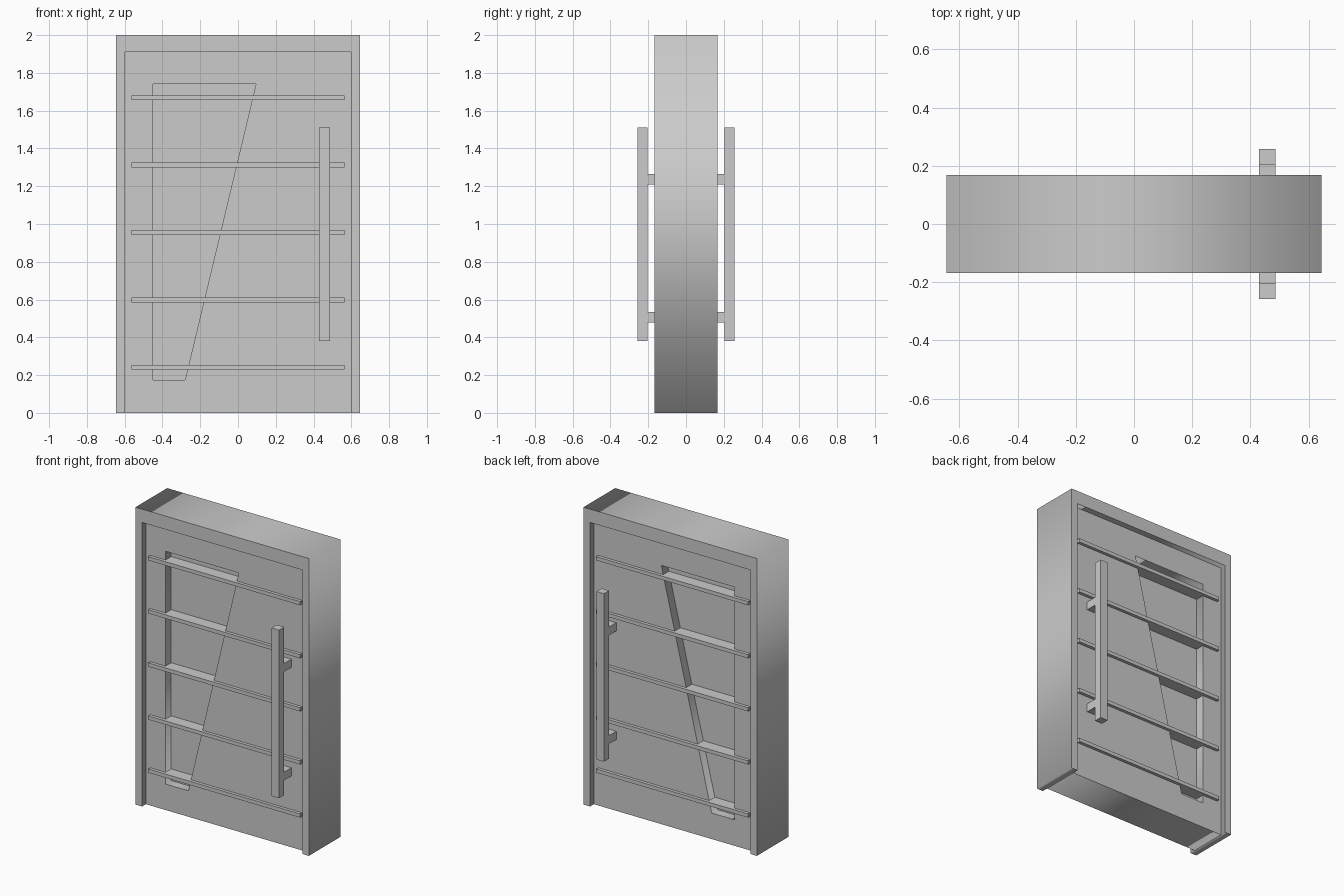
import bpy, bmesh
from math import radians
from mathutils import Matrix

if "Cube" in bpy.data.objects:
    bpy.data.objects.remove(bpy.data.objects["Cube"])


def box(name, x0, x1, y0, y1, z0, z1):
    bm = bmesh.new()
    bmesh.ops.create_cube(bm, size=1, matrix=Matrix.Translation(((x0+x1)/2, (y0+y1)/2, (z0+z1)/2))
                          @ Matrix.Diagonal((x1-x0, y1-y0, z1-z0, 1)))
    me = bpy.data.meshes.new(name)
    bm.to_mesh(me)
    bm.free()
    ob = bpy.data.objects.new(name, me)
    bpy.context.collection.objects.link(ob)
    return ob


def slab(name, loops, half):
    """Extrude x/z outlines (the second one is a hole) to y = -half..half."""
    cu = bpy.data.curves.new(name, 'CURVE')
    cu.dimensions = '2D'
    cu.fill_mode = 'BOTH'
    cu.extrude = half
    for pts in loops:
        sp = cu.splines.new('POLY')
        sp.points.add(len(pts) - 1)
        for p, (x, z) in zip(sp.points, pts):
            p.co = (x, z, 0, 1)
        sp.use_cyclic_u = True
    ob = bpy.data.objects.new(name, cu)
    bpy.context.collection.objects.link(ob)
    ob.rotation_euler.x = radians(90)
    bpy.ops.object.select_all(action='DESELECT')
    ob.select_set(True)
    bpy.context.view_layer.objects.active = ob
    bpy.ops.object.convert(target='MESH')
    ob = bpy.context.object
    # weld the caps to the walls
    bm = bmesh.new()
    bm.from_mesh(ob.data)
    bmesh.ops.remove_doubles(bm, verts=bm.verts, dist=1e-4)
    bmesh.ops.recalc_face_normals(bm, faces=bm.faces)
    bm.to_mesh(ob.data)
    bm.free()
    return ob


# Door frame: two jambs and a head
W, I, H = 0.645, 0.597, 1.91
slab("door_frame", [[(-W, 0), (-I, 0), (-I, H), (I, H), (I, 0), (W, 0), (W, 2), (-W, 2)]], 0.168)

# Door leaf with slanted window opening, and the recessed glass
window = [(-0.45, 0.175), (-0.28, 0.175), (0.095, 1.74), (-0.45, 1.74)]
slab("door_leaf", [[(-I, 0), (I, 0), (I, H), (-I, H)], window], 0.127)
slab("window_glass", [window], 0.067)

# Horizontal bars running through the leaf
for i in range(5):
    z = 0.241 + i * 0.357
    box(f"cross_bar_{i+1}", -0.565, 0.565, -0.148, 0.148, z - 0.0125, z + 0.0125)

# Pull handles on both faces
for side, s in (("front", -1), ("back", 1)):
    def ys(a, b):
        return sorted((s * a, s * b))
    box(f"{side}_handle", 0.43, 0.486, *ys(0.203, 0.258), 0.38, 1.51)
    for n, z in (("lower", 0.507), ("upper", 1.237)):
        box(f"{side}_{n}_handle_mount", 0.43, 0.486, *ys(0.12, 0.203), z - 0.028, z + 0.028)
